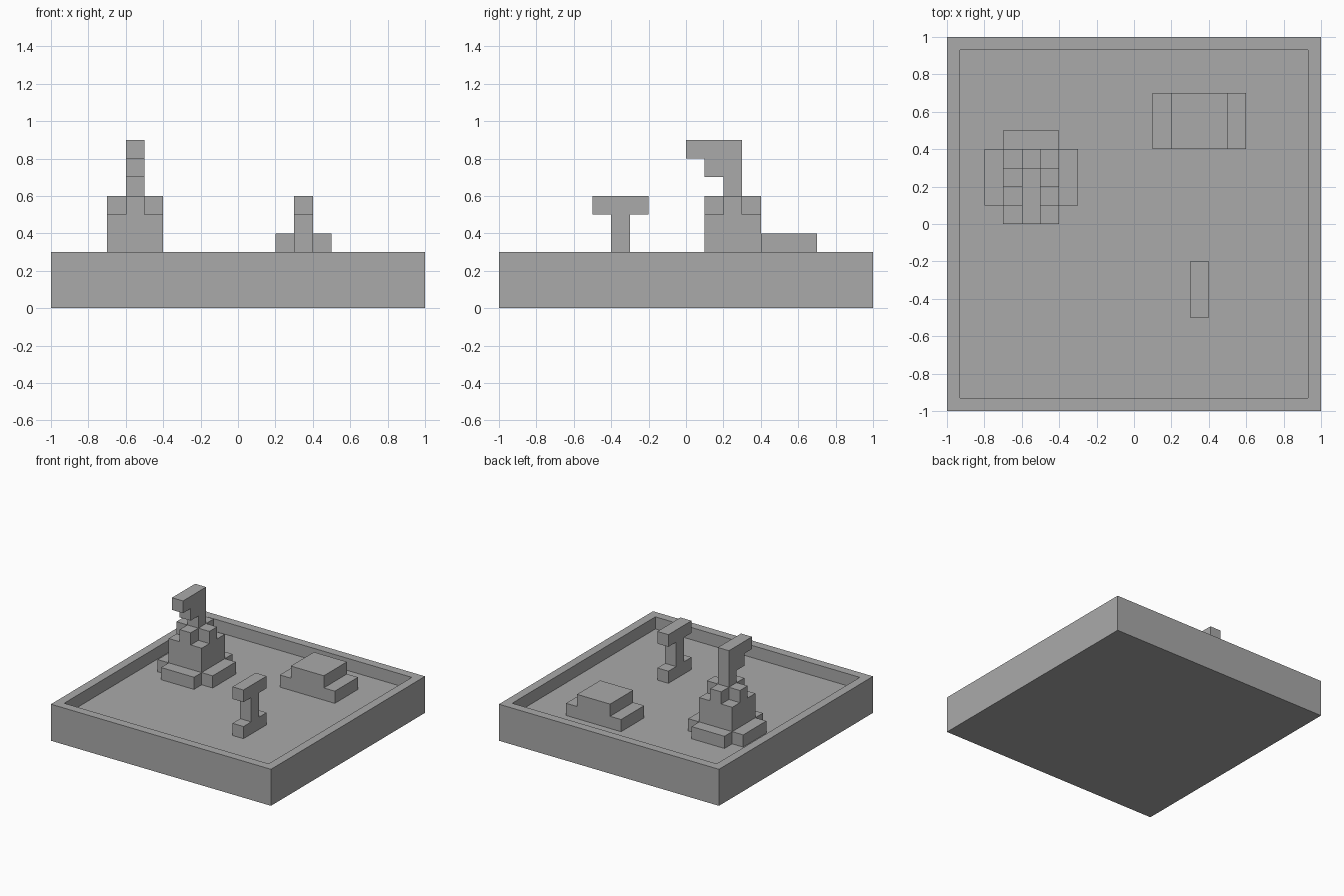
import bpy
import bmesh
from mathutils import Vector

if "Cube" in bpy.data.objects:
    bpy.data.objects.remove(bpy.data.objects["Cube"], do_unlink=True)

GREY = (0.4, 0.4, 0.4, 1.0)
stone = bpy.data.materials.new("stone_grey")
stone.use_nodes = True
stone.diffuse_color = GREY
stone.node_tree.nodes["Principled BSDF"].inputs["Base Color"].default_value = GREY

FLOOR = 0.2
U = 0.1  # block size


def finish(name, bm):
    bmesh.ops.recalc_face_normals(bm, faces=bm.faces)
    mesh = bpy.data.meshes.new(name)
    bm.to_mesh(mesh)
    bm.free()
    mesh.materials.append(stone)
    obj = bpy.data.objects.new(name, mesh)
    bpy.context.collection.objects.link(obj)
    return obj


def prism(name, points, direction):
    """Extrude a closed outline along a direction."""
    bm = bmesh.new()
    face = bm.faces.new([bm.verts.new(p) for p in points])
    new = bmesh.ops.extrude_face_region(bm, geom=[face], use_keep_orig=True)["geom"]
    verts = [g for g in new if isinstance(g, bmesh.types.BMVert)]
    bmesh.ops.translate(bm, verts=verts, vec=Vector(direction))
    return finish(name, bm)


def slab(name, x0, x1, y0, y1, z0, z1):
    outline = [(x0, y0, z0), (x1, y0, z0), (x1, y1, z0), (x0, y1, z0)]
    return prism(name, outline, (0, 0, z1 - z0))


def cross(name, cx, cy, inner, outer, z0, z1):
    """Plus-shaped layer."""
    quarter = [(outer, -inner), (outer, inner), (inner, inner)]
    outline = []
    for _ in range(4):
        outline += [(cx + x, cy + y, z0) for x, y in quarter]
        quarter = [(-y, x) for x, y in quarter]
    return prism(name, outline, (0, 0, z1 - z0))


def side_profile(name, x, y, z, cells):
    """One-block-thick shape from a side outline in block units."""
    return prism(name, [(x, y + a * U, z + b * U) for a, b in cells], (U, 0, 0))


# Tray with a raised rim
bm = bmesh.new()
bmesh.ops.create_cube(bm, size=2)
for v in bm.verts:
    v.co.z = 0.3 if v.co.z > 0 else 0.0
bm.normal_update()
top = max(bm.faces, key=lambda f: f.calc_center_median().z)
bmesh.ops.inset_region(bm, faces=[top], thickness=U)
inner = bmesh.ops.extrude_face_region(bm, geom=[top])["geom"]
bmesh.ops.translate(bm, verts=[g for g in inner if isinstance(g, bmesh.types.BMVert)],
                    vec=(0, 0, FLOOR - 0.3))
if top.is_valid:
    bm.faces.remove(top)
finish("tray", bm)

# Stepped tower with a hooked column
TX, TY = -0.55, 0.25
cross("tower_base", TX, TY, 0.15, 0.25, FLOOR, 0.3)
slab("tower_body", TX - 0.15, TX + 0.15, TY - 0.15, TY + 0.15, 0.3, 0.5)
cross("tower_crown", TX, TY, 0.05, 0.15, 0.5, 0.6)
side_profile("tower_hook", TX - 0.05, 0, 0.6,
             [(2, 0), (3, 0), (3, 3), (0, 3), (0, 2), (1, 2), (1, 1), (2, 1)])

# Two-step mound
slab("mound_base", 0.1, 0.6, 0.4, 0.7, FLOOR, 0.3)
slab("mound_top", 0.2, 0.5, 0.4, 0.7, 0.3, 0.4)

# Post with a matching foot and cap
side_profile("post", 0.3, -0.5, FLOOR,
             [(0, 0), (3, 0), (3, 1), (2, 1), (2, 3), (3, 3),
              (3, 4), (0, 4), (0, 3), (1, 3), (1, 1), (0, 1)])
